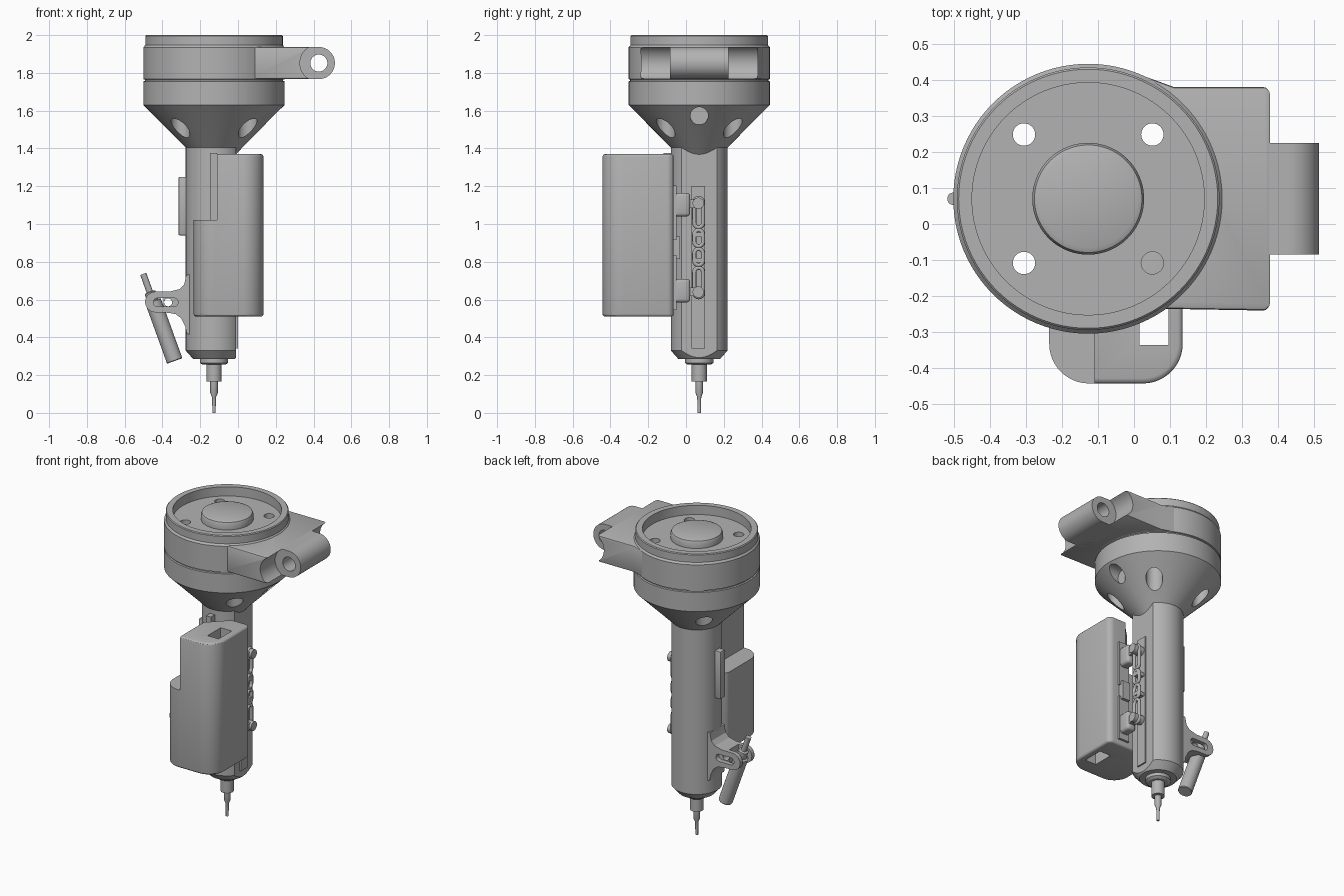
import bpy, bmesh, math
from mathutils import Vector

cube = bpy.data.objects.get("Cube")
if cube:
    bpy.data.objects.remove(cube)

AX, AY = -0.127, 0.07          # main axis of the tool

grey = bpy.data.materials.new("plain grey")
grey.use_nodes = True
grey.diffuse_color = (0.45, 0.45, 0.45, 1)
grey.node_tree.nodes["Principled BSDF"].inputs["Base Color"].default_value = (0.45, 0.45, 0.45, 1)


def finish(name, bm):
    bmesh.ops.recalc_face_normals(bm, faces=bm.faces)
    mesh = bpy.data.meshes.new(name)
    bm.to_mesh(mesh)
    bm.free()
    mesh.materials.append(grey)
    ob = bpy.data.objects.new(name, mesh)
    bpy.context.collection.objects.link(ob)
    return ob


def loft(name, rings):
    """Skin closed rings of points and cap both ends."""
    bm = bmesh.new()
    loops = [[bm.verts.new(p) for p in ring] for ring in rings]
    n = len(loops[0])
    for a, b in zip(loops, loops[1:]):
        for i in range(n):
            j = (i + 1) % n
            bm.faces.new((a[i], a[j], b[j], b[i]))
    bm.faces.new(loops[0])
    bm.faces.new(loops[-1])
    return finish(name, bm)


def turned(name, profile, start=(AX, AY, 0), direction=(0, 0, 1), sides=72):
    """Solid of revolution from (radius, distance) pairs along a direction."""
    start, direction = Vector(start), Vector(direction).normalized()
    turn = direction.to_track_quat("Z", "Y")
    angles = [2 * math.pi * i / sides for i in range(sides)]
    return loft(name, [[start + turn @ Vector((r * math.cos(t), r * math.sin(t), d))
                        for t in angles] for r, d in profile])


def prism(name, points, axis, low, high):
    """Extrude an outline along y (points are x, z) or z (points are x, y)."""
    place = (lambda p, w: (p[0], w, p[1])) if axis == "y" else (lambda p, w: (p[0], p[1], w))
    return loft(name, [[place(p, w) for p in points] for w in (low, high)])


def box(name, x, y, z):
    return prism(name, [(x[0], y[0]), (x[1], y[0]), (x[1], y[1]), (x[0], y[1])], "z", *z)


def arc(cx, cy, r, a, b, steps=12):
    return [(cx + r * math.cos(math.radians(a + (b - a) * i / steps)),
             cy + r * math.sin(math.radians(a + (b - a) * i / steps))) for i in range(steps + 1)]


def capsule(x0, x1, y, r):
    return arc(x1, y, r, -90, 90) + arc(x0, y, r, 90, 270)


def apply_modifier(ob, mod):
    bpy.context.view_layer.objects.active = ob
    bpy.ops.object.modifier_apply(modifier=mod.name)


def boolean(ob, tool, operation="DIFFERENCE"):
    mod = ob.modifiers.new("boolean", "BOOLEAN")
    mod.operation, mod.solver, mod.object = operation, "EXACT", tool
    apply_modifier(ob, mod)
    bpy.data.objects.remove(tool)


def bevel(ob, width, segments=3):
    mod = ob.modifiers.new("bevel", "BEVEL")
    mod.width, mod.segments, mod.limit_method = width, segments, "ANGLE"
    mod.angle_limit = math.radians(40)
    apply_modifier(ob, mod)


# Head: funnel, lower ring, seam, upper ring and recessed top with a boss
head = turned("head", [(0.10, 1.35), (0.15, 1.405), (0.374, 1.63), (0.374, 1.755), (0.366, 1.758),
                       (0.366, 1.764), (0.374, 1.767), (0.374, 1.935), (0.364, 1.947), (0.364, 1.995),
                       (0.359, 2.0), (0.322, 2.0), (0.322, 1.94), (0.155, 1.94), (0.155, 1.972),
                       (0.149, 1.986), (0.135, 1.992)], sides=96)

# Side wing with flared sides and a hollow end that clears the hinge
wing = prism("side_wing", [(-0.1, -0.22), (0.08, -0.235), (0.365, -0.24), (0.38, -0.225),
                           (0.38, 0.365), (0.365, 0.38), (0.11, 0.38), (0.0, 0.42),
                           (-0.1, 0.42)], "z", 1.767, 1.938)
bevel(wing, 0.008, 2)
boolean(wing, turned("cutter", [(0.097, -0.5), (0.097, 0.5)], (0.425, 0.07, 1.852), (0, 1, 0)))
boolean(wing, turned("cutter", [(0.3, 1.7), (0.3, 2.1)]))

# Hinge barrel with its neck and bore
hinge = prism("hinge_barrel", [(0.3, 1.767)] + arc(0.428, 1.852, 0.085, -90, 90, 28) + [(0.3, 1.937)],
              "y", -0.085, 0.225)
boolean(hinge, turned("cutter", [(0.045, -0.5), (0.045, 0.5)], (0.428, 0.07, 1.852), (0, 1, 0)))

# Four counterbored screw holes and one side port in the funnel
for sx in (-1, 1):
    for sy in (-1, 1):
        spot = (AX + sx * 0.178, AY + sy * 0.178, 0)
        boolean(head, turned("cutter", [(0.05, 1.3), (0.05, 1.64), (0.031, 1.64), (0.031, 2.1)],
                             spot, sides=32))
boolean(head, turned("cutter", [(0.047, 0.27), (0.047, 0.5)], (AX, AY, 1.572), (1, 0, 0), 32))

# Handle tube with a flat right side
tube = turned("handle_tube", [(0.11, 0.285), (0.15, 0.33), (0.15, 1.42)])
boolean(tube, box("cutter", (-0.01, 0.2), (-0.2, 0.4), (0.2, 1.5)))
box("flat_side_rail", (-0.03, 0.0), (0.03, 0.1), (0.34, 1.2))
rib = box("left_rib", (-0.315, -0.26), (0.045, 0.095), (0.94, 1.25))
bevel(rib, 0.006, 2)

# Nose, collet and tip
turned("nose_collar", [(0.06, 0.255), (0.075, 0.265), (0.075, 0.29)])
turned("collet", [(0.04, 0.165), (0.04, 0.26)], sides=32)
turned("tip", [(0.009, 0.0), (0.009, 0.03), (0.011, 0.085), (0.02, 0.105), (0.02, 0.17)], sides=24)

# Side box with rounded front corners, a stepped top and a vertical slot
case = prism("side_box", arc(-0.125, -0.332, 0.11, 180, 270) + arc(0.025, -0.332, 0.11, 270, 360)
             + [(0.135, -0.085), (0.115, -0.065), (-0.2, -0.065), (-0.235, -0.1)], "z", 0.51, 1.37)
bevel(case, 0.016)
boolean(case, box("cutter", (-0.5, -0.11), (-0.6, 0.2), (1.02, 1.6)))
boolean(case, prism("cutter", [(-0.2, -0.285), (-0.11, -0.195), (0.01, -0.075), (0.01, 0.1),
                               (-0.2, 0.1)], "z", 1.021, 1.6))
boolean(case, box("cutter", (0.015, 0.095), (-0.335, -0.2), (0.3, 1.6)))
box("mounting_rail", (-0.147, -0.112), (-0.12, -0.06), (1.01, 1.375))


# Draw latches on the back of the box, mirrored about the middle
def link(name, z, half):
    curve = bpy.data.curves.new(name, "CURVE")
    curve.dimensions, curve.bevel_depth, curve.bevel_resolution = "3D", 0.011, 2
    path = arc(0.067, z + half, 0.023, 0, 180, 8) + arc(0.067, z - half, 0.023, 180, 360, 8)
    line = curve.splines.new("POLY")
    line.points.add(len(path) - 1)
    for point, (y, h) in zip(line.points, path):
        point.co = (0.035, y, h, 1)
    line.use_cyclic_u = True
    curve.materials.append(grey)
    ob = bpy.data.objects.new(name, curve)
    bpy.context.collection.objects.link(ob)


MID = 0.875
for side, s in (("upper", 1), ("lower", -1)):
    def span(a, b):
        return sorted((MID + s * a, MID + s * b))
    box(side + "_latch_plate", (-0.005, 0.07), (-0.08, -0.05), span(0.04, 0.33))
    box(side + "_latch_hook", (0.005, 0.06), (-0.07, -0.032), span(0.0, 0.06))
    bracket = box(side + "_latch_bracket", (0.0, 0.065), (-0.07, 0.022), span(0.165, 0.29))
    bevel(bracket, 0.018)
    box(side + "_latch_lever", (0.015, 0.055), (0.0, 0.075), span(0.21, 0.255))
    turned(side + "_latch_pin", [(0.03, -0.005), (0.03, 0.07)], (0, 0.065, MID + s * 0.235),
           (1, 0, 0), 24)
    link(side + "_long_link", MID + s * 0.185, 0.055)
    link(side + "_short_link", MID + s * 0.05, 0.02)
    box(side + "_link_anchor", (-0.02, 0.045), (0.045, 0.09), span(0.055, 0.08))

# Lever bracket: forked arm blending into the tube
arm = prism("lever_bracket", [(-0.2, 0.40), (-0.272, 0.42), (-0.28, 0.46), (-0.3, 0.5), (-0.33, 0.523),
                              (-0.37, 0.53)] + arc(-0.437, 0.587, 0.055, 270, 90)
            + [(-0.36, 0.643), (-0.31, 0.655), (-0.285, 0.68), (-0.274, 0.73), (-0.2, 0.74)],
            "y", AY - 0.075, AY + 0.075)
boolean(arm, box("cutter", (-0.6, -0.395), (AY - 0.047, AY + 0.047), (0.4, 0.8)))
for a, b in ((-0.2, -0.045), (0.045, 0.2)):
    boolean(arm, prism("cutter", capsule(-0.425, -0.34, 0.585, 0.023), "y", AY + a, AY + b))
boolean(arm, turned("cutter", [(0.021, -0.3), (0.021, 0.3)], (-0.37, AY, 0.585), (0, 1, 0), 24))

# Tilted lever with a thin rod on top
turned("lever", [(0.04, 0.0), (0.043, 0.004), (0.043, 0.335), (0.03, 0.34), (0.03, 0.385),
                 (0.017, 0.39), (0.017, 0.49)], (-0.335, AY, 0.275), (-0.17, 0, 0.47), 32)

# Smooth round surfaces, crisp edges
bpy.ops.object.select_all(action="DESELECT")
for ob in bpy.context.scene.objects:
    if ob.type == "MESH":
        ob.select_set(True)
        bpy.context.view_layer.objects.active = ob
bpy.ops.object.shade_smooth_by_angle(angle=math.radians(30))
